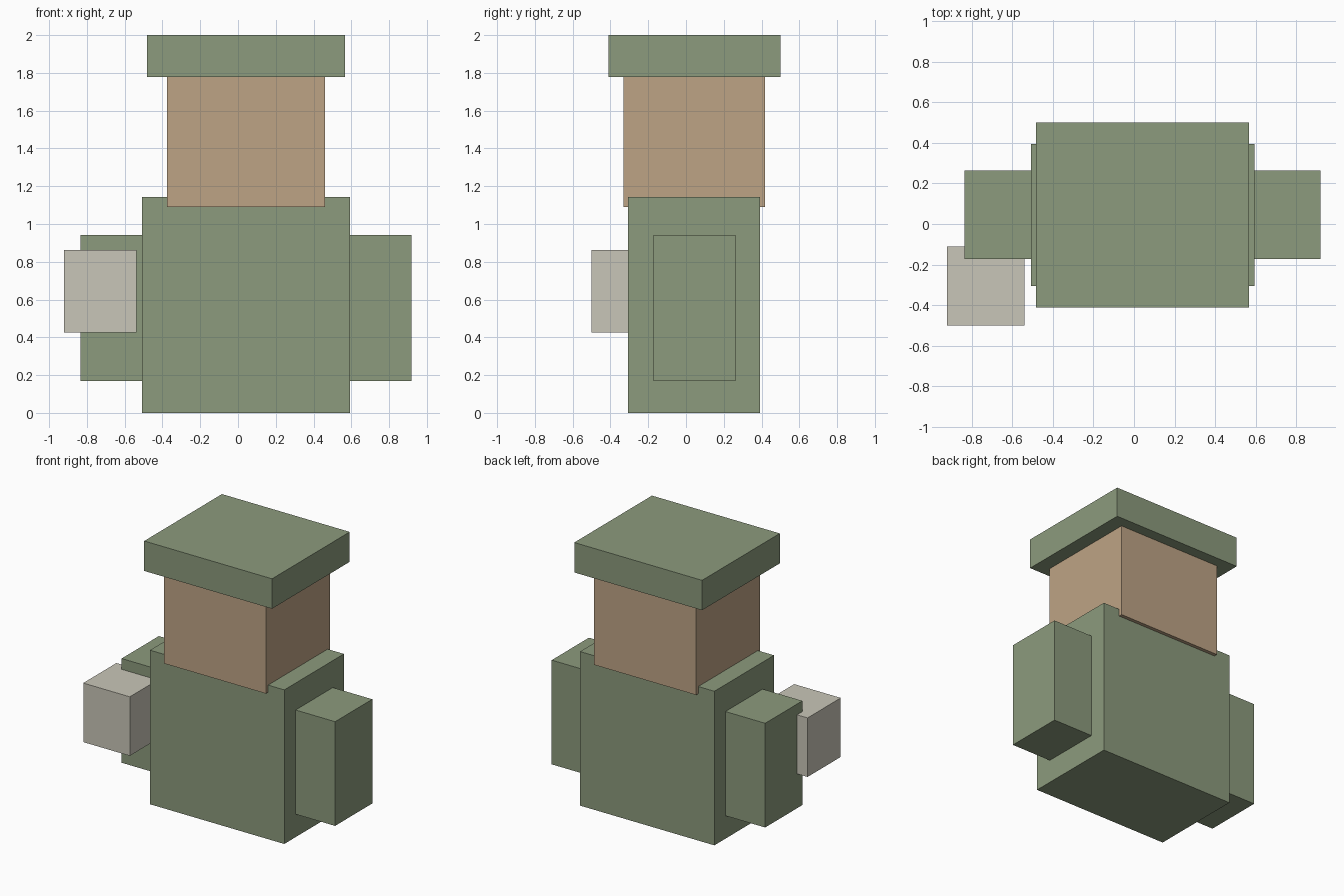
import bpy
import bmesh
from mathutils import Vector

if "Cube" in bpy.data.objects:
    bpy.data.objects.remove(bpy.data.objects["Cube"])


def material(name, rgb):
    m = bpy.data.materials.new(name)
    m.diffuse_color = (*rgb, 1.0)
    m.use_nodes = True
    m.node_tree.nodes["Principled BSDF"].inputs["Base Color"].default_value = m.diffuse_color
    return m


green = material("sage_green", (0.262, 0.328, 0.205))
tan = material("tan_skin", (0.515, 0.371, 0.235))
pale = material("pale_stone", (0.584, 0.565, 0.479))


def box(name, x, y, z, mat):
    """Flat-faced box spanning the given (min, max) ranges."""
    lo, hi = Vector((x[0], y[0], z[0])), Vector((x[1], y[1], z[1]))
    centre, size = (lo + hi) / 2, hi - lo
    bm = bmesh.new()
    bmesh.ops.create_cube(bm, size=1.0)
    bmesh.ops.scale(bm, vec=size, verts=bm.verts)
    mesh = bpy.data.meshes.new(name)
    bm.to_mesh(mesh)
    bm.free()
    mesh.materials.append(mat)
    obj = bpy.data.objects.new(name, mesh)
    obj.location = centre
    bpy.context.collection.objects.link(obj)
    return obj


# Torso, with the head sunk slightly into it and a wide flat hat on top
box("body", (-0.508, 0.594), (-0.306, 0.393), (0.0, 1.143), green)
box("head", (-0.376, 0.461), (-0.332, 0.419), (1.09, 1.78), tan)
box("hat", (-0.482, 0.567), (-0.411, 0.500), (1.778, 2.0), green)

# Arms on both sides of the torso
for name, x in (("left_arm", (-0.834, -0.508)), ("right_arm", (0.594, 0.918))):
    box(name, x, (-0.173, 0.263), (0.17, 0.943), green)

# Block held in front of one arm
box("held_block", (-0.92, -0.538), (-0.500, -0.111), (0.425, 0.863), pale)
